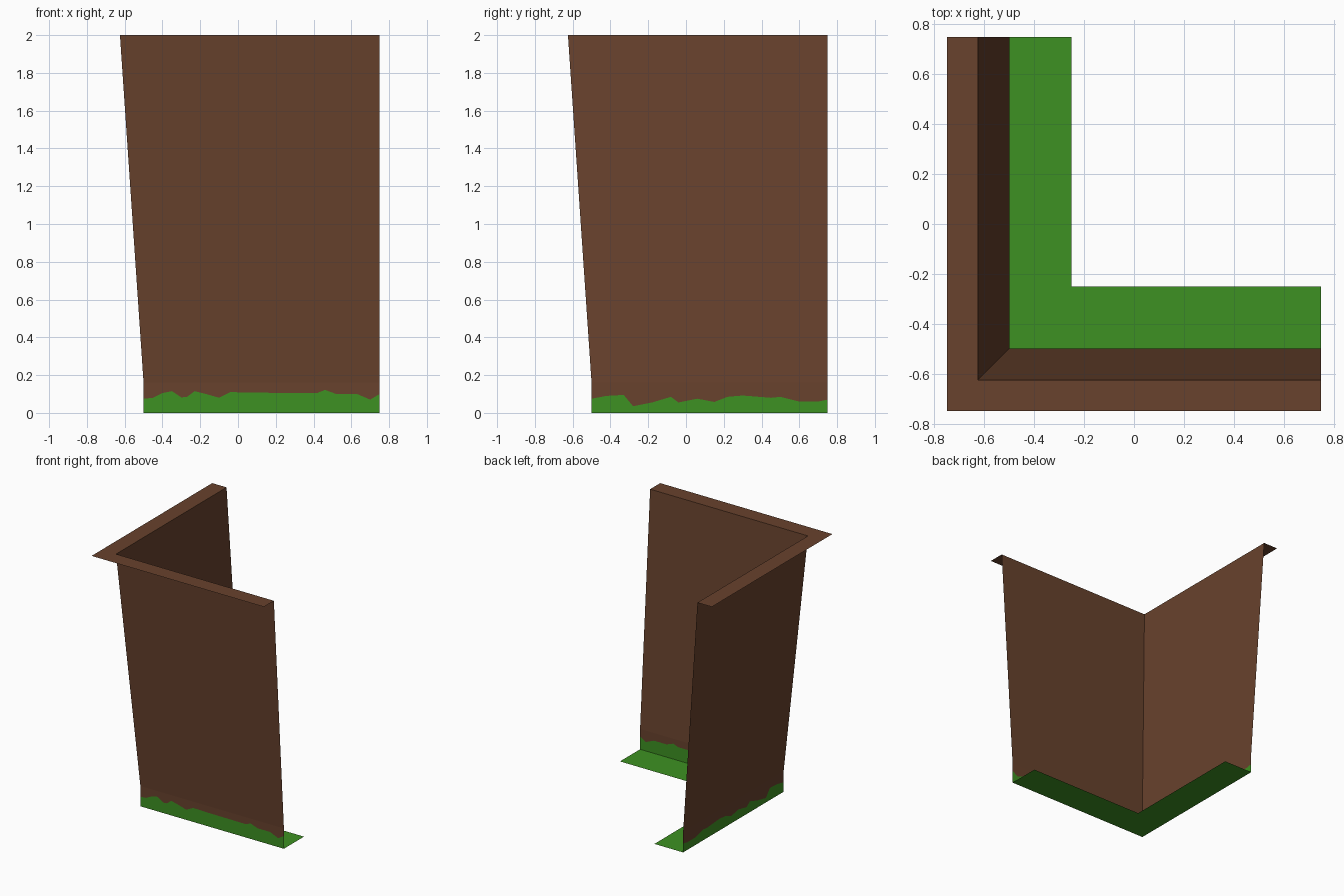
import bpy
from mathutils import Vector

if "Cube" in bpy.data.objects:
    bpy.data.objects.remove(bpy.data.objects["Cube"])

END = 0.75      # open ends of both legs
FOOT = -0.5     # wall line at the ground
RIM = -0.625    # wall line at the top
BEND = 0.16     # height where the wall starts leaning
TOP = 2.0


def material(name, color):
    m = bpy.data.materials.new(name)
    m.diffuse_color = (*color, 1)
    m.use_nodes = True
    m.node_tree.nodes["Principled BSDF"].inputs["Base Color"].default_value = m.diffuse_color
    return m


earth = material("brown earth", (0.138, 0.054, 0.026))
grass = material("green grass", (0.048, 0.283, 0.016))


def build(name, verts, faces, mat, facing):
    """Make an object, winding every face towards the given direction."""
    out = []
    for f in faces:
        n = Vector()
        for i in range(len(f)):
            n += Vector(verts[f[i]]).cross(Vector(verts[f[(i + 1) % len(f)]]))
        out.append(f if n.dot(Vector(facing)) > 0 else f[::-1])
    me = bpy.data.meshes.new(name)
    me.from_pydata(verts, [], out)
    me.materials.append(mat)
    ob = bpy.data.objects.new(name, me)
    bpy.context.collection.objects.link(ob)


def ledge(name, outer, inner, z, mat):
    """Flat mitred L-shaped strip."""
    v = [(outer, END, z), (outer, outer, z), (END, outer, z),
         (inner, END, z), (inner, inner, z), (END, inner, z)]
    build(name, v, [(0, 1, 4, 3), (1, 2, 5, 4)], mat, (0, 0, 1))


def wall(side, edge, swap):
    """One leg of the cliff: jagged grass skirt, earth face above it."""
    n = len(edge)

    def place(t, off, z):
        return (off, t, z) if swap else (t, off, z)

    facing = place(0, 1, 0)
    low = [place(t, FOOT, 0) for t, h in edge]
    jag = [place(t, FOOT, h) for t, h in edge]
    mid = [place(t, FOOT, BEND) for t, h in edge]
    quads = [(i, i + 1, n + i + 1, n + i) for i in range(n - 1)]
    build(side + "_grass_skirt", low + jag, quads, grass, facing)
    # upper leaning panel meets the other leg along the mitre
    v = jag + mid + [place(RIM, RIM, TOP), place(END, RIM, TOP)]
    panel = tuple(range(n, 2 * n)) + (2 * n + 1, 2 * n)
    build(side + "_earth_wall", v, quads + [panel], earth, facing)


# ragged grass lines: position along the leg, height
front_edge = [(-.5, .075), (-.45, .08), (-.4, .105), (-.35, .115), (-.3, .082),
              (-.27, .085), (-.23, .115), (-.17, .1), (-.1, .08), (-.04, .11),
              (.1, .107), (.42, .105), (.46, .122), (.52, .1), (.63, .1),
              (.7, .07), (.75, .1)]
side_edge = [(-.5, .075), (-.42, .09), (-.33, .095), (-.28, .035), (-.18, .055),
             (-.08, .085), (-.04, .055), (.06, .075), (.15, .058), (.22, .085),
             (.3, .092), (.45, .08), (.5, .085), (.6, .06), (.7, .06), (.75, .07)]
wall("front", front_edge, False)
wall("left", side_edge, True)

# flat ground at the foot and at the rim
ledge("grass_ground", FOOT, -0.25, 0.0, grass)
ledge("earth_rim", -0.75, RIM, TOP, earth)
